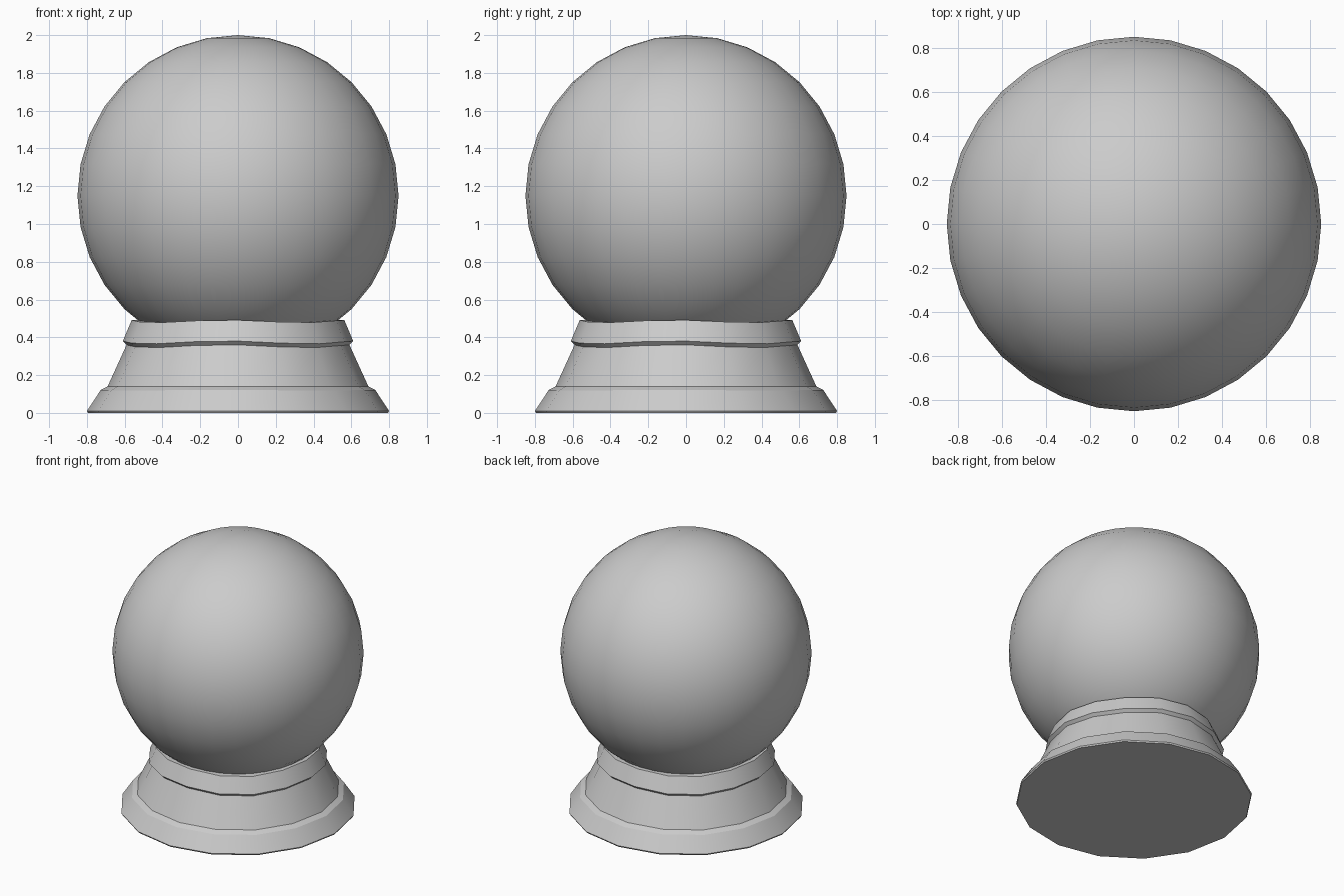
import bpy, bmesh
from math import cos, sin, pi, radians

if "Cube" in bpy.data.objects:
    bpy.data.objects.remove(bpy.data.objects["Cube"])

# Glass ball
bpy.ops.mesh.primitive_uv_sphere_add(segments=32, ring_count=16, radius=0.85, location=(0, 0, 1.15))
ball = bpy.context.object
ball.name = "ball"
bpy.ops.object.shade_smooth()

# Stepped base: (radius, height, four-fold waviness of the ring)
SIDES = 16
profile = [
    (0.795, 0.0, 0.0), (0.80, 0.01, 0.0), (0.727, 0.12, 0.001),
    (0.69, 0.14, 0.001), (0.59, 0.353, 0.008), (0.61, 0.373, 0.008),
    (0.563, 0.485, 0.007), (0.50, 0.485, 0.007),
]

bm = bmesh.new()
rings = []
for r, z, wave in profile:
    ring = []
    for i in range(SIDES):
        a = 2 * pi * i / SIDES
        dz = -wave * cos(4 * (a - radians(38)))
        ring.append(bm.verts.new((r * cos(a), r * sin(a), z + dz)))
    rings.append(ring)
for lower, upper in zip(rings, rings[1:]):
    for i in range(SIDES):
        j = (i + 1) % SIDES
        bm.faces.new((lower[i], lower[j], upper[j], upper[i]))
bm.faces.new(rings[0][::-1])
bm.faces.new(rings[-1])

mesh = bpy.data.meshes.new("base")
bm.to_mesh(mesh)
bm.free()
base = bpy.data.objects.new("base", mesh)
bpy.context.collection.objects.link(base)

# Smooth round the sides, sharp at the steps
bpy.ops.object.select_all(action='DESELECT')
base.select_set(True)
bpy.context.view_layer.objects.active = base
bpy.ops.object.shade_smooth_by_angle(angle=radians(25))
